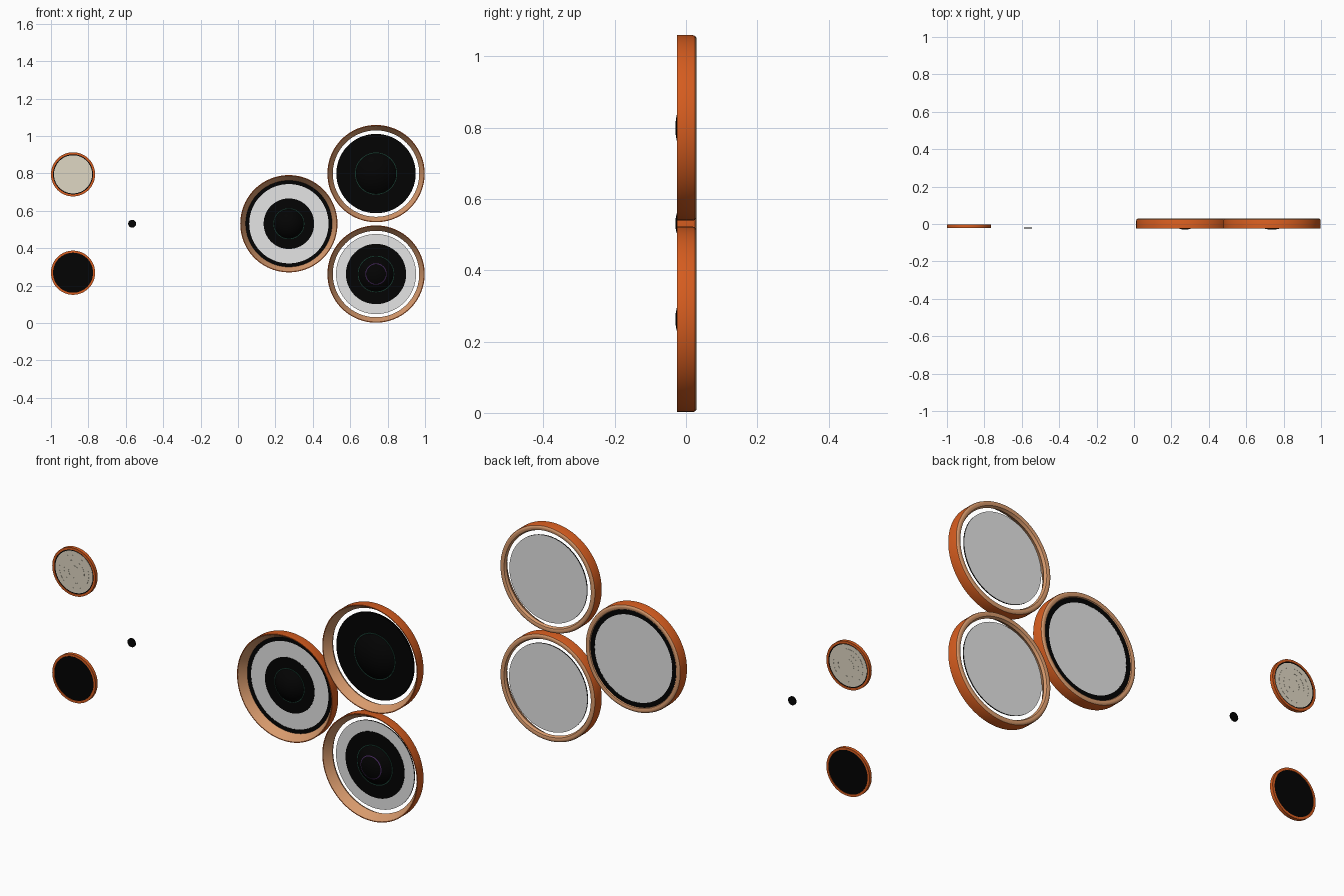
import bpy, bmesh
from math import sin, cos, pi, radians, sqrt

cube = bpy.data.objects.get("Cube")
if cube:
    bpy.data.objects.remove(cube)


def make_material(name, rgb):
    mat = bpy.data.materials.new(name)
    mat.use_nodes = True
    color = (*rgb, 1)
    mat.diffuse_color = color
    bsdf = next(n for n in mat.node_tree.nodes if n.type == 'BSDF_PRINCIPLED')
    bsdf.inputs["Base Color"].default_value = color
    return mat


orange = make_material("copper orange", (0.68, 0.11, 0.014))
tan = make_material("pale copper", (0.68, 0.32, 0.15))
grey = make_material("light grey", (0.78, 0.78, 0.78))
black = make_material("black", (0.001, 0.001, 0.001))
beige = make_material("beige", (0.74, 0.68, 0.55))
green = make_material("dark green", (0.012, 0.06, 0.04))
purple = make_material("dark purple", (0.06, 0.02, 0.11))


def lathe(name, center, profile, mats, segments=96, closed=True):
    """Spin (radius, y) points about the y axis; mats holds one colour per step."""
    bm = bmesh.new()
    rings = []
    for r, y in profile:
        if r == 0:
            rings.append([bm.verts.new((0, y, 0))] * segments)
        else:
            rings.append([bm.verts.new((r * cos(2 * pi * i / segments), y,
                                        r * sin(2 * pi * i / segments)))
                          for i in range(segments)])
    slots = list(dict.fromkeys(mats))
    steps = len(rings) if closed else len(rings) - 1
    for k in range(steps):
        a, b = rings[k], rings[(k + 1) % len(rings)]
        for i in range(segments):
            j = (i + 1) % segments
            corners = list(dict.fromkeys((a[i], a[j], b[j], b[i])))
            face = bm.faces.new(corners)
            face.material_index = slots.index(mats[k % len(mats)])
    bmesh.ops.recalc_face_normals(bm, faces=bm.faces)
    mesh = bpy.data.meshes.new(name)
    bm.to_mesh(mesh)
    bm.free()
    for mat in slots:
        mesh.materials.append(mat)
    obj = bpy.data.objects.new(name, mesh)
    bpy.context.collection.objects.link(obj)
    obj.location = (center[0], 0, center[1])
    bpy.ops.object.select_all(action='DESELECT')
    obj.select_set(True)
    bpy.context.view_layer.objects.active = obj
    bpy.ops.object.shade_smooth_by_angle(angle=radians(30))


def disc(name, center, radius, front, back, mats):
    """Thin plate; mats gives the front, edge and back colours."""
    lathe(name, center, [(0, front), (radius, front), (radius, back), (0, back)],
          mats, closed=False)


def band(name, center, inner, outer, front, back, mat):
    lathe(name, center, [(inner, front), (outer, front), (outer, back), (inner, back)],
          [mat])


def dome(name, center, radius, base, tip, coating=None):
    """Spherical cap facing the front, with an optional coloured ring on it."""
    height = base - tip
    sphere = (radius ** 2 + height ** 2) / (2 * height)
    radii = [radius * i / 12 for i in range(13)]
    if coating:
        radii = sorted(radii + [coating - 0.002, coating + 0.002])
    profile = [(r, tip + sphere - sqrt(sphere ** 2 - r ** 2)) for r in radii]
    mats = [purple if coating and abs((a + b) / 2 - coating) < 0.002 else black
            for a, b in zip(radii, radii[1:])]
    lathe(name, center, profile + [(0, base)], mats + [black], closed=False)


def large_lens(name, center, face, plate_radius, glass_radius, dome_radius, coating=None):
    # Housing: funnel front, straight wall, rounded back edge, open middle
    lathe(name + "_housing", center,
          [(0.231, 0.014), (0.256, -0.025), (0.26, -0.025), (0.26, 0.019),
           (0.258, 0.025), (0.253, 0.029), (0.247, 0.03), (0.237, 0.027)],
          [tan, orange, orange, orange, tan, tan, tan, tan])
    # Thin plate held clear of the housing, with dark glass on its front
    disc(name + "_plate", center, plate_radius, 0.016, 0.021, [face, black, grey])
    disc(name + "_glass", center, glass_radius, 0.0145, 0.017, [black])
    # Domed front element with a coloured ring at its foot
    band(name + "_coating", center, dome_radius - 0.002, dome_radius + 0.0025,
         0.0125, 0.0155, green)
    dome(name + "_dome", center, dome_radius, 0.0145, -0.03, coating)


side = (0.272, 0.531)
large_lens("side_lens", side, grey, 0.213, 0.135, 0.08)
large_lens("upper_lens", (0.738, 0.799), black, 0.212, 0.208, 0.11)
large_lens("lower_lens", (0.738, 0.262), grey, 0.214, 0.161, 0.095, 0.055)

# Black ring filling the gap on the side lens only
band("side_lens_trim", side, 0.212, 0.236, 0.0145, 0.0215, black)

# Small flash and sensor, alike on both sides
for name, z, face, radius in (("flash", 0.795, beige, 0.102), ("sensor", 0.269, black, 0.106)):
    spot = (-0.882, z)
    band(name + "_rim", spot, 0.107, 0.118, -0.021, -0.004, orange)
    disc(name + "_bezel", spot, 0.108, -0.0185, -0.0065, [black])
    disc(name + "_face", spot, radius, -0.0195, -0.0055, [face])
    if face is beige:
        for i in range(3):
            r = 0.03 + 0.025 * i
            band(f"{name}_ridge_{i + 1}", spot, r - 0.001, r + 0.001,
                 -0.02, -0.005, beige)

# Microphone dot
disc("microphone", (-0.566, 0.531), 0.021, -0.024, -0.018, [black])
